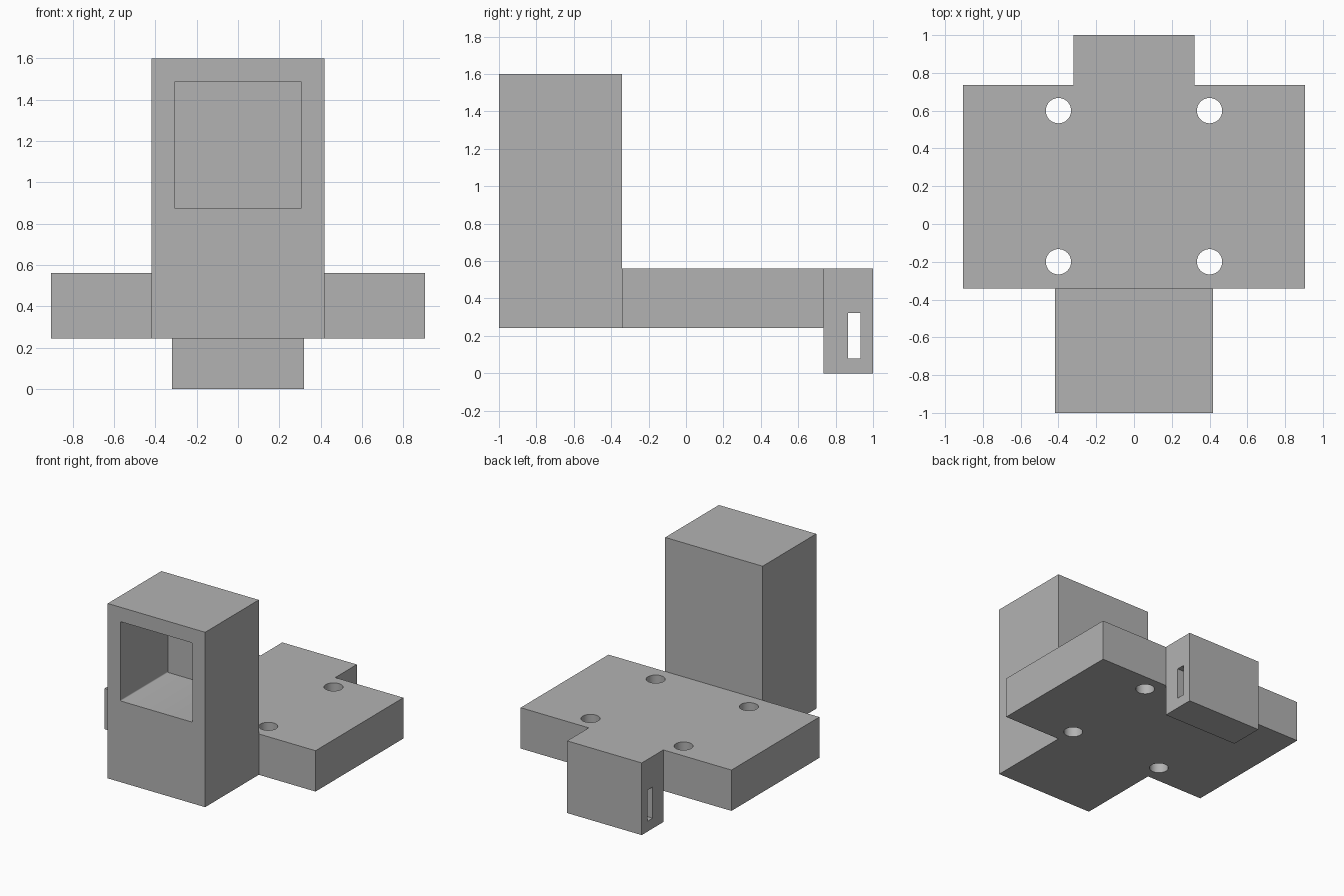
import bpy, bmesh
from mathutils import Vector

if "Cube" in bpy.data.objects:
    bpy.data.objects.remove(bpy.data.objects["Cube"], do_unlink=True)

grey = bpy.data.materials.new("plain grey")
grey.use_nodes = True
grey.diffuse_color = (0.45, 0.45, 0.45, 1)
grey.node_tree.nodes["Principled BSDF"].inputs["Base Color"].default_value = grey.diffuse_color


def box(name, low, high):
    """Box spanning two opposite corners."""
    low, high = Vector(low), Vector(high)
    bm = bmesh.new()
    bmesh.ops.create_cube(bm, size=1)
    bmesh.ops.scale(bm, vec=high - low, verts=bm.verts)
    bmesh.ops.translate(bm, vec=(low + high) / 2, verts=bm.verts)
    return finish(name, bm)


def finish(name, bm):
    mesh = bpy.data.meshes.new(name)
    bm.to_mesh(mesh)
    bm.free()
    mesh.materials.append(grey)
    obj = bpy.data.objects.new(name, mesh)
    bpy.context.collection.objects.link(obj)
    return obj


def combine(target, other, operation):
    """Apply an exact boolean and drop the helper."""
    mod = target.modifiers.new("combine", "BOOLEAN")
    mod.operation, mod.solver, mod.object = operation, "EXACT", other
    bpy.context.view_layer.objects.active = target
    bpy.ops.object.modifier_apply(modifier=mod.name)
    bpy.data.objects.remove(other, do_unlink=True)


# Mounting plate, joined with the front tower and the rear tab
body = box("mounting_bracket", (-0.905, -0.342, 0.243), (0.905, 0.735, 0.56))
tower = box("tower", (-0.418, -1, 0.243), (0.418, -0.342, 1.6))
tab = box("rear_tab", (-0.32, 0.735, 0), (0.32, 1, 0.56))
combine(body, tower, "UNION")
combine(body, tab, "UNION")

# Deep square pocket in the tower front, with slightly rounded corners
pocket = box("pocket_cutter", (-0.308, -1.1, 0.873), (0.308, -0.42, 1.488))
bm = bmesh.new()
bm.from_mesh(pocket.data)
depth_edges = [e for e in bm.edges if abs(e.verts[0].co.y - e.verts[1].co.y) > 0.1]
bmesh.ops.bevel(bm, geom=depth_edges, offset=0.008, segments=3, profile=0.5, affect="EDGES")
bm.to_mesh(pocket.data)
bm.free()
combine(body, pocket, "DIFFERENCE")

# Slot running sideways through the rear tab
combine(body, box("slot_cutter", (-0.5, 0.866, 0.08), (0.5, 0.932, 0.322)), "DIFFERENCE")

# Four screw holes through the plate
for x in (-0.4, 0.4):
    for y in (-0.2, 0.6):
        bm = bmesh.new()
        bmesh.ops.create_cone(bm, cap_ends=True, segments=48, radius1=0.067, radius2=0.067, depth=1)
        bmesh.ops.translate(bm, vec=(x, y, 0.4), verts=bm.verts)
        combine(body, finish("hole_cutter", bm), "DIFFERENCE")

# Smooth hole walls, crisp edges elsewhere
bpy.ops.object.select_all(action="DESELECT")
body.select_set(True)
bpy.context.view_layer.objects.active = body
bpy.ops.object.shade_smooth_by_angle(angle=0.6)
